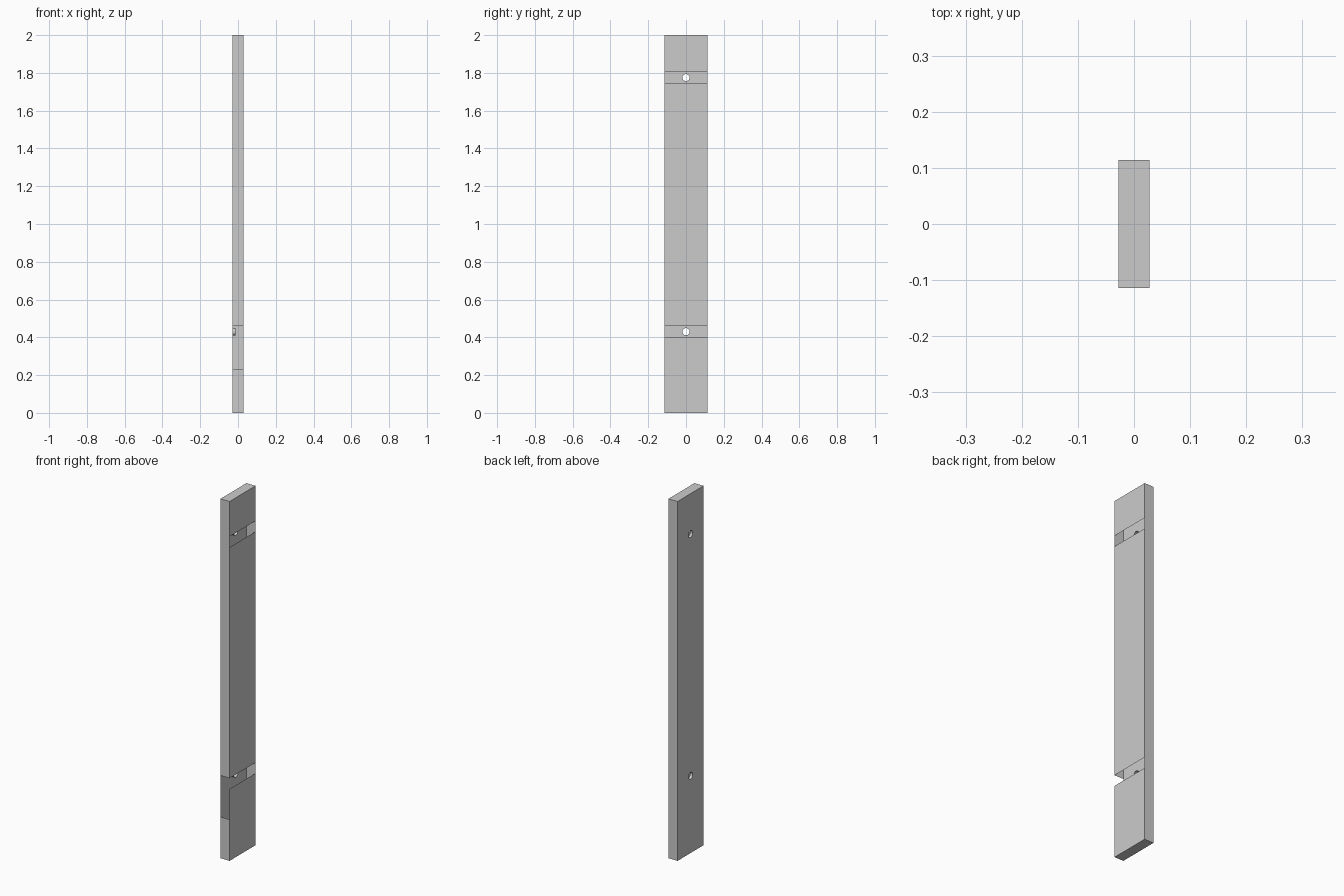
import bpy, bmesh, math
from mathutils import Vector

if "Cube" in bpy.data.objects:
    bpy.data.objects.remove(bpy.data.objects["Cube"])

HX, HY, H = 0.028, 0.114, 2.0
HOLE_R, HOLE_DEPTH = 0.019, 0.015
SLOTS = [(0.40, 0.46), (1.745, 1.805)]     # open slots in the +x face
SIDE_GAP = (0.23, 0.46)                    # opening in the -y side

bm = bmesh.new()


def panel(*pts):
    return bm.faces.new([bm.verts.new(p) for p in pts])


def loop(pts):
    vs = [bm.verts.new(p) for p in pts]
    return [bm.edges.new((vs[i], vs[(i + 1) % len(vs)])) for i in range(len(vs))]


# Face panels, left open at the slots
cuts = [0] + [z for s in SLOTS for z in s] + [H]
for a, b in zip(cuts[::2], cuts[1::2]):
    panel((HX, -HY, a), (HX, HY, a), (HX, HY, b), (HX, -HY, b))

# Side walls: front side has a gap, rear side is whole
for a, b in ((0, SIDE_GAP[0]), (SIDE_GAP[1], H)):
    panel((-HX, -HY, a), (HX, -HY, a), (HX, -HY, b), (-HX, -HY, b))
panel((HX, HY, 0), (-HX, HY, 0), (-HX, HY, H), (HX, HY, H))

# Ends
panel((-HX, -HY, H), (HX, -HY, H), (HX, HY, H), (-HX, HY, H))
panel((-HX, HY, 0), (HX, HY, 0), (HX, -HY, 0), (-HX, -HY, 0))

# Back wall with two round screw holes
outline = loop([(-HX, HY, 0), (-HX, -HY, 0), (-HX, -HY, H), (-HX, HY, H)])
rings = []
for a, b in SLOTS:
    zc = (a + b) / 2
    rings.append(loop([(-HX, HOLE_R * math.cos(t), zc + HOLE_R * math.sin(t))
                       for t in (2 * math.pi * i / 20 for i in range(20))]))
bmesh.ops.triangle_fill(bm, edges=outline + rings[0] + rings[1],
                        use_beauty=True, normal=Vector((-1, 0, 0)))

# Short hole sleeves running inwards
for ring in rings:
    ext = bmesh.ops.extrude_edge_only(bm, edges=ring)["geom"]
    bmesh.ops.translate(bm, vec=(HOLE_DEPTH, 0, 0),
                        verts=[g for g in ext if isinstance(g, bmesh.types.BMVert)])

bmesh.ops.remove_doubles(bm, verts=bm.verts, dist=1e-5)
mesh = bpy.data.meshes.new("slotted_plank")
bm.to_mesh(mesh)
bm.free()
plank = bpy.data.objects.new("slotted_plank", mesh)
bpy.context.collection.objects.link(plank)
